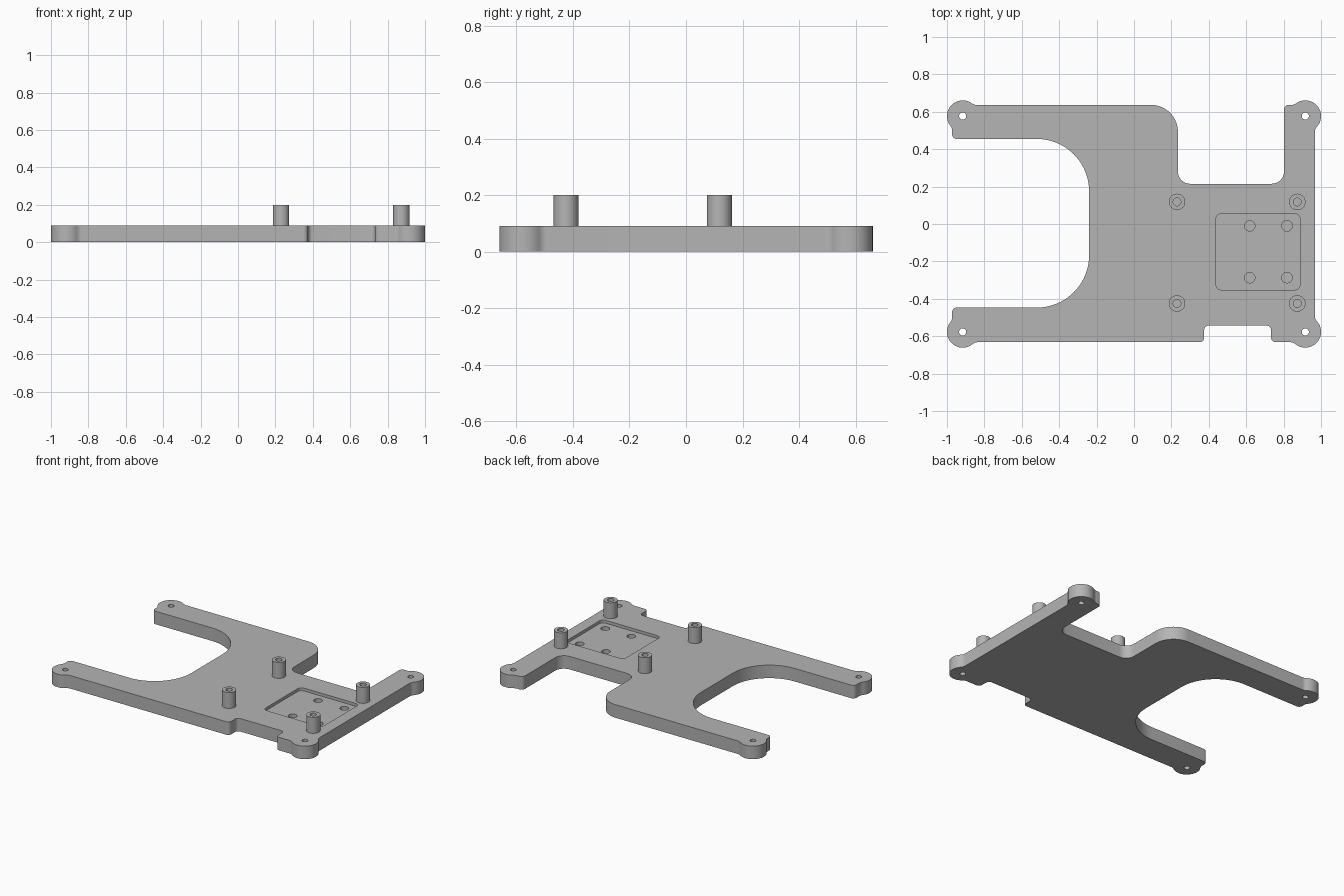
import bpy, bmesh
from math import acos, cos, sin, pi, radians
from mathutils import Vector

cube = bpy.data.objects.get("Cube")
if cube:
    bpy.data.objects.remove(cube, do_unlink=True)

grey = bpy.data.materials.new("plain_grey")
grey.use_nodes = True
grey.diffuse_color = (0.46, 0.46, 0.46, 1)
grey.node_tree.nodes["Principled BSDF"].inputs["Base Color"].default_value = grey.diffuse_color

THICK, TOP, FLOOR = 0.09, 0.2, 0.07
EAR_X, EAR_Y, EAR_R, BLEND = 0.916, 0.577, 0.084, 0.04
EDGES = [0.967, 0.637, 0.973, 0.632]     # plate edge distances: right, back, left, front


def arc(centre, r, a0, a1, n=10):
    return [Vector((centre[0] + r * cos(a0 + (a1 - a0) * i / n),
                    centre[1] + r * sin(a0 + (a1 - a0) * i / n))) for i in range(n + 1)]


def ear(k):
    """Round mounting ear at plate corner k, blended into both neighbouring edges."""
    a = k * pi / 2
    c = Vector((EAR_X if k in (0, 3) else -EAR_X, EAR_Y if k < 2 else -EAR_Y))
    reach = EAR_R + BLEND

    def swing(edge):
        return acos((EDGES[edge] - (EAR_Y if edge % 2 else EAR_X) + BLEND) / reach)

    start, end = a - swing(k), a + pi / 2 + swing((k + 1) % 4)
    c0 = c + reach * Vector((cos(start), sin(start)))
    c1 = c + reach * Vector((cos(end), sin(end)))
    return (arc(c0, BLEND, a + pi, start + pi, 6)[:-1] + arc(c, EAR_R, start, end, 32)
            + arc(c1, BLEND, end + pi, a + 3 * pi / 2, 6)[1:])


def rounded(path):
    """Outline from (x, y, radius) corners at right angles and ear numbers."""
    def spot(item, last):
        return ear(item)[-1 if last else 0] if isinstance(item, int) else Vector(item[:2])
    pts = []
    for i, item in enumerate(path):
        if isinstance(item, int):
            pts += ear(item)
            continue
        p, r = Vector(item[:2]), item[2]
        u = (spot(path[i - 1], True) - p).normalized()
        v = (spot(path[(i + 1) % len(path)], False) - p).normalized()
        c = p + r * (u + v)
        n = 20 if r > 0.1 else 8
        pts += [c - r * (v * cos(t) + u * sin(t)) for t in
                (pi / 2 * j / n for j in range(n + 1))]
    return pts


def rect(x0, y0, x1, y1, r):
    return rounded([(x0, y0, r), (x1, y0, r), (x1, y1, r), (x0, y1, r)])


def circle(x, y, r):
    return arc((x, y), r, 0, 2 * pi, 32)[:-1]


def prism(name, outlines, z0, z1):
    bm = bmesh.new()
    for pts in outlines:
        face = bm.faces.new([bm.verts.new((p.x, p.y, z0)) for p in pts])
        new = bmesh.ops.extrude_face_region(bm, geom=[face], use_keep_orig=True)["geom"]
        bmesh.ops.translate(bm, vec=(0, 0, z1 - z0),
                            verts=[g for g in new if isinstance(g, bmesh.types.BMVert)])
    bmesh.ops.recalc_face_normals(bm, faces=bm.faces)
    mesh = bpy.data.meshes.new(name)
    bm.to_mesh(mesh)
    bm.free()
    mesh.materials.append(grey)
    ob = bpy.data.objects.new(name, mesh)
    bpy.context.collection.objects.link(ob)
    return ob


def activate(ob):
    bpy.ops.object.select_all(action='DESELECT')
    ob.select_set(True)
    bpy.context.view_layer.objects.active = ob


def cut(target, outlines, z0, z1):
    cutter = prism("cutter", outlines, z0, z1)
    cutter.hide_render = True
    mod = target.modifiers.new("cut", 'BOOLEAN')
    mod.operation, mod.solver, mod.object = 'DIFFERENCE', 'EXACT', cutter
    activate(target)
    bpy.ops.object.modifier_apply(modifier=mod.name)
    bpy.data.objects.remove(cutter, do_unlink=True)


def smooth(ob):
    activate(ob)
    bpy.ops.object.shade_smooth_by_angle(angle=radians(30))


# Base plate outline, counter-clockwise from the back left ear
plate = prism("base_plate", [rounded([
    0, (0.802, 0.637, 0.025), (0.802, 0.215, 0.065), (0.235, 0.215, 0.065),
    (0.235, 0.637, 0.145),
    1, (-0.973, 0.455, 0.025), (-0.24, 0.455, 0.28), (-0.24, -0.447, 0.28),
    (-0.973, -0.447, 0.025),
    2, (0.375, -0.632, 0.025), (0.375, -0.543, 0.025), (0.733, -0.543, 0.025),
    (0.733, -0.632, 0.025),
    3])], 0, THICK)

# Through holes in the ears
cut(plate, [circle(sx * EAR_X, sy * EAR_Y, 0.019) for sx in (-1, 1) for sy in (-1, 1)], -0.1, 0.3)
# Shallow pocket with four blind holes in its floor
cut(plate, [rect(0.438, -0.352, 0.888, 0.055, 0.03)], FLOOR, 0.3)
cut(plate, [circle(x, y, 0.028) for x in (0.619, 0.818) for y in (-0.287, -0.01)], 0.03, 0.3)
smooth(plate)

# Hollow standoff posts
for side, x in (("right", 0.23), ("left", 0.873)):
    for end, y in (("front", -0.425), ("back", 0.118)):
        post = prism(f"standoff_{end}_{side}", [circle(x, y, 0.044)], THICK - 0.005, TOP)
        cut(post, [circle(x, y, 0.021)], THICK, 0.3)
        smooth(post)
